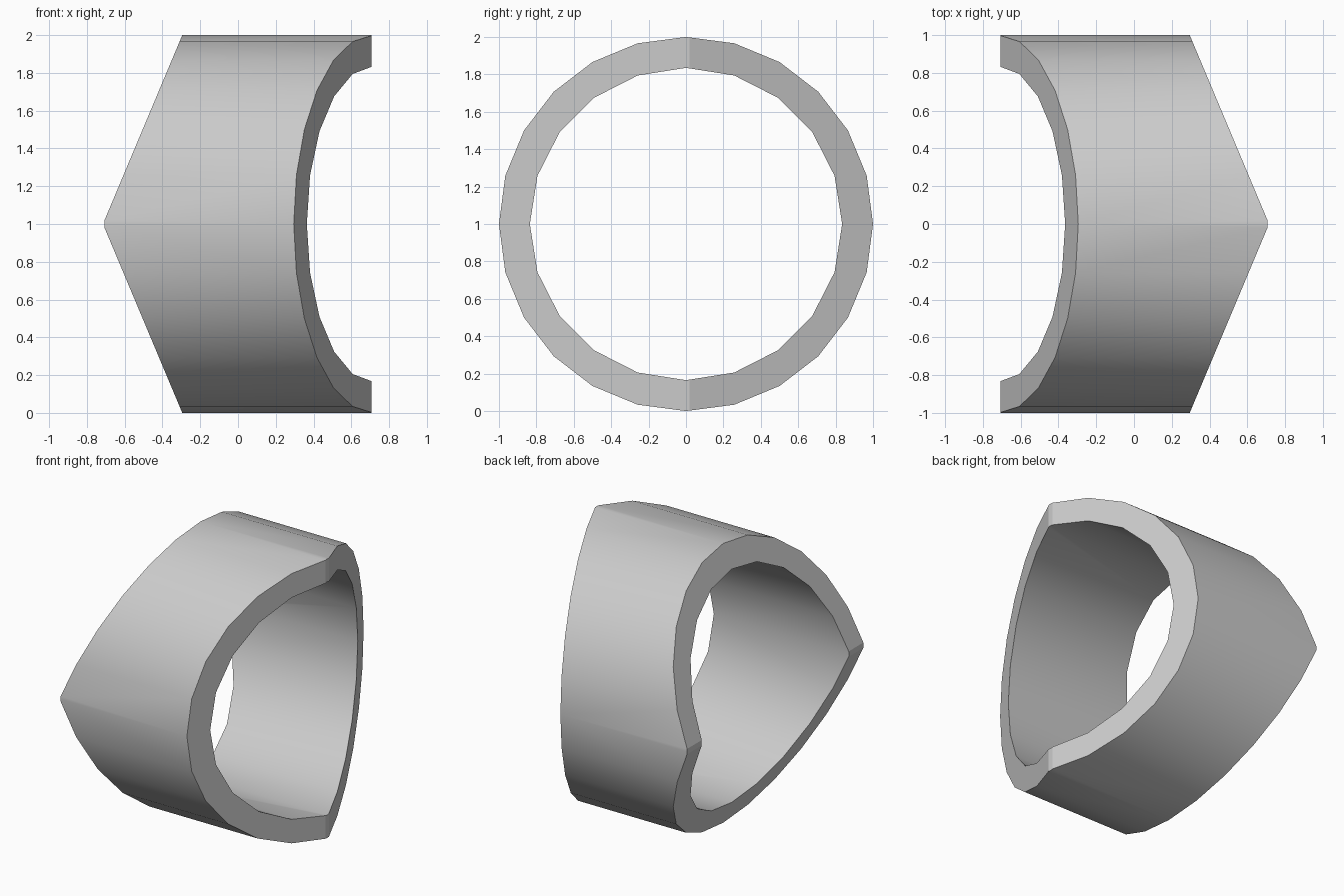
import bpy, bmesh, math
from mathutils import Vector

if "Cube" in bpy.data.objects:
    bpy.data.objects.remove(bpy.data.objects["Cube"])

CENTRE = Vector((0, 0, 1))


def prism(name, radius, sides, half_length, cuts=()):
    """Prism along x, trimmed by planes given as (normal, distance from centre)."""
    bm = bmesh.new()
    rings = []
    for x in (-half_length, half_length):
        rings.append([bm.verts.new((x, radius * math.sin(2 * math.pi * i / sides),
                                    radius * math.cos(2 * math.pi * i / sides)))
                      for i in range(sides)])
    a, b = rings
    for i in range(sides):
        j = (i + 1) % sides
        bm.faces.new((a[i], a[j], b[j], b[i]))
    bm.faces.new(a)
    bm.faces.new(b)
    for normal, dist in cuts:
        n = Vector(normal)
        res = bmesh.ops.bisect_plane(bm, geom=bm.verts[:] + bm.edges[:] + bm.faces[:],
                                     dist=1e-5, plane_co=n * (dist / n.length_squared),
                                     plane_no=n, clear_outer=True)
        edges = [e for e in res["geom_cut"] if isinstance(e, bmesh.types.BMEdge)]
        bmesh.ops.holes_fill(bm, edges=edges, sides=0)
    bmesh.ops.recalc_face_normals(bm, faces=bm.faces[:])
    me = bpy.data.meshes.new(name)
    bm.to_mesh(me)
    bm.free()
    ob = bpy.data.objects.new(name, me)
    ob.location = CENTRE
    bpy.context.collection.objects.link(ob)
    return ob


# Mitred ends: the right end is a ridge along z, the left end a ridge along y
SLOPE, PEAK, TIP = 0.42, 0.715, 0.707
cuts = []
for s in (1, -1):
    cuts.append(((1, s * SLOPE, 0), PEAK))
    cuts.append(((-1, 0, s * SLOPE), PEAK))
    cuts.append(((s, 0, 0), TIP))

# Ring body, then the bore through it
ring = prism("mitred_ring", 1.0, 24, 1.2, cuts)
bore = prism("bore_cutter", 0.835, 20, 2.0)
bore.hide_render = True

mod = ring.modifiers.new("bore", 'BOOLEAN')
mod.operation = 'DIFFERENCE'
mod.solver = 'EXACT'
mod.object = bore
bpy.context.view_layer.objects.active = ring
ring.select_set(True)
bpy.ops.object.modifier_apply(modifier=mod.name)
bpy.data.objects.remove(bore)

# Smooth walls, crisp end faces
bpy.ops.object.shade_smooth_by_angle(angle=math.radians(20))
